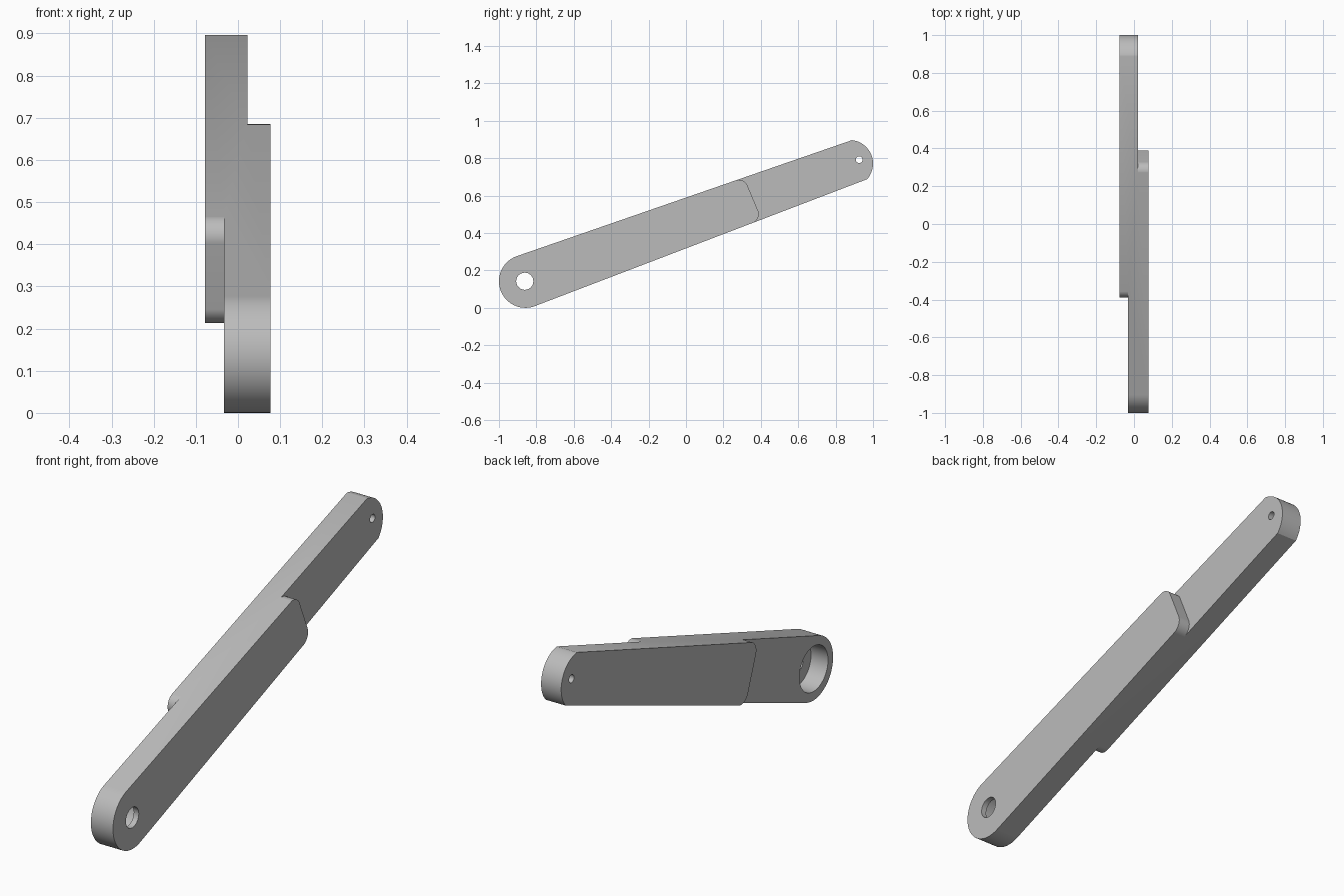
import bpy, bmesh, math
from mathutils import Vector

cube = bpy.data.objects.get("Cube")
if cube:
    bpy.data.objects.remove(cube, do_unlink=True)

grey = bpy.data.materials.new("plain grey")
grey.use_nodes = True
colour = (0.5, 0.5, 0.5, 1)
grey.diffuse_color = colour
grey.node_tree.nodes["Principled BSDF"].inputs["Base Color"].default_value = colour


def arc(centre, radius, start, end, steps=24):
    """Points on an arc in the side plane, angles in degrees."""
    angles = [math.radians(start + (end - start) * i / steps) for i in range(steps + 1)]
    return [Vector((centre[0] + radius * math.cos(a), centre[1] + radius * math.sin(a))) for a in angles]


def fillet(before, corner, after, radius, steps=12):
    """Round one corner of a side profile."""
    u, v = (before - corner).normalized(), (after - corner).normalized()
    half = math.acos(u.dot(v)) / 2
    centre = corner + (u + v).normalized() * radius / math.sin(half)
    p, q = [corner + d * radius / math.tan(half) - centre for d in (u, v)]
    return [centre + p.lerp(q, i / steps).normalized() * radius for i in range(steps + 1)]


def prism(name, profile, x0, x1):
    """Closed solid from a (y, z) profile, running from x0 to x1."""
    pairs = list(zip(profile, profile[1:] + profile[:1]))
    if sum(p.x * q.y - p.y * q.x for p, q in pairs) < 0:
        profile = profile[::-1]
    bm = bmesh.new()
    low, high = [[bm.verts.new((x, p.x, p.y)) for p in profile] for x in (x0, x1)]
    bm.faces.new(low[::-1])
    bm.faces.new(high)
    for i in range(len(profile)):
        bm.faces.new((low[i - 1], low[i], high[i], high[i - 1]))
    bm.normal_update()
    mesh = bpy.data.meshes.new(name)
    bm.to_mesh(mesh)
    bm.free()
    mesh.materials.append(grey)
    obj = bpy.data.objects.new(name, mesh)
    bpy.context.scene.collection.objects.link(obj)
    return obj


def cut(target, cutter):
    """Subtract the cutter and remove it."""
    mod = target.modifiers.new(cutter.name, "BOOLEAN")
    mod.operation, mod.solver, mod.object = "DIFFERENCE", "EXACT", cutter
    bpy.context.view_layer.update()
    bpy.context.view_layer.objects.active = target
    bpy.ops.object.modifier_apply(modifier=mod.name)
    bpy.data.objects.remove(cutter, do_unlink=True)


def top_edge(y):
    return Vector((y, 0.276 + (y + 0.904) * 0.347))


def bottom_edge(y):
    return Vector((y, 0.009 + (y + 0.808) * 0.382))


# Tapered bar with one full round end and one shallow round end
outline = arc((-0.858, 0.142), 0.142, 109.1, 290.9, 40) + arc((0.874, 0.771), 0.126, -41.5, 84)
bar = prism("lapped_arm", outline, -0.078, 0.077)


# Steps that leave two overlapping arms with rounded ends
def step(name, top_y, bottom_y, outside, x0, x1):
    top, bottom = top_edge(top_y), bottom_edge(bottom_y)
    end = fillet(top_edge(0), top, bottom, 0.05) + fillet(top, bottom, bottom_edge(0), 0.05)
    up = Vector((-0.34, 0.94)) * 0.3
    far = [bottom_edge(outside) - up, top_edge(outside) + up]
    cut(bar, prism(name, [end[0] + up] + end + [end[-1] - up] + far, x0, x1))


step("left_step", 0.31, 0.405, 1.5, 0.022, 0.2)
step("right_step", -0.404, -0.312, -1.5, -0.2, -0.033)

# Pivot hole with a wide recess behind it, and the small pin hole
pivot, pin = (-0.862, 0.142), (0.926, 0.792)
cut(bar, prism("recess", arc(pivot, 0.102, 0, 350, 35), -0.2, 0.052))
cut(bar, prism("pivot_hole", arc(pivot, 0.046, 0, 345, 23), -0.2, 0.2))
cut(bar, prism("pin_hole", arc(pin, 0.018, 0, 345, 23), -0.2, 0.2))

bpy.ops.object.select_all(action="DESELECT")
bar.select_set(True)
bpy.context.view_layer.objects.active = bar
bpy.ops.object.shade_smooth_by_angle(angle=math.radians(30))
